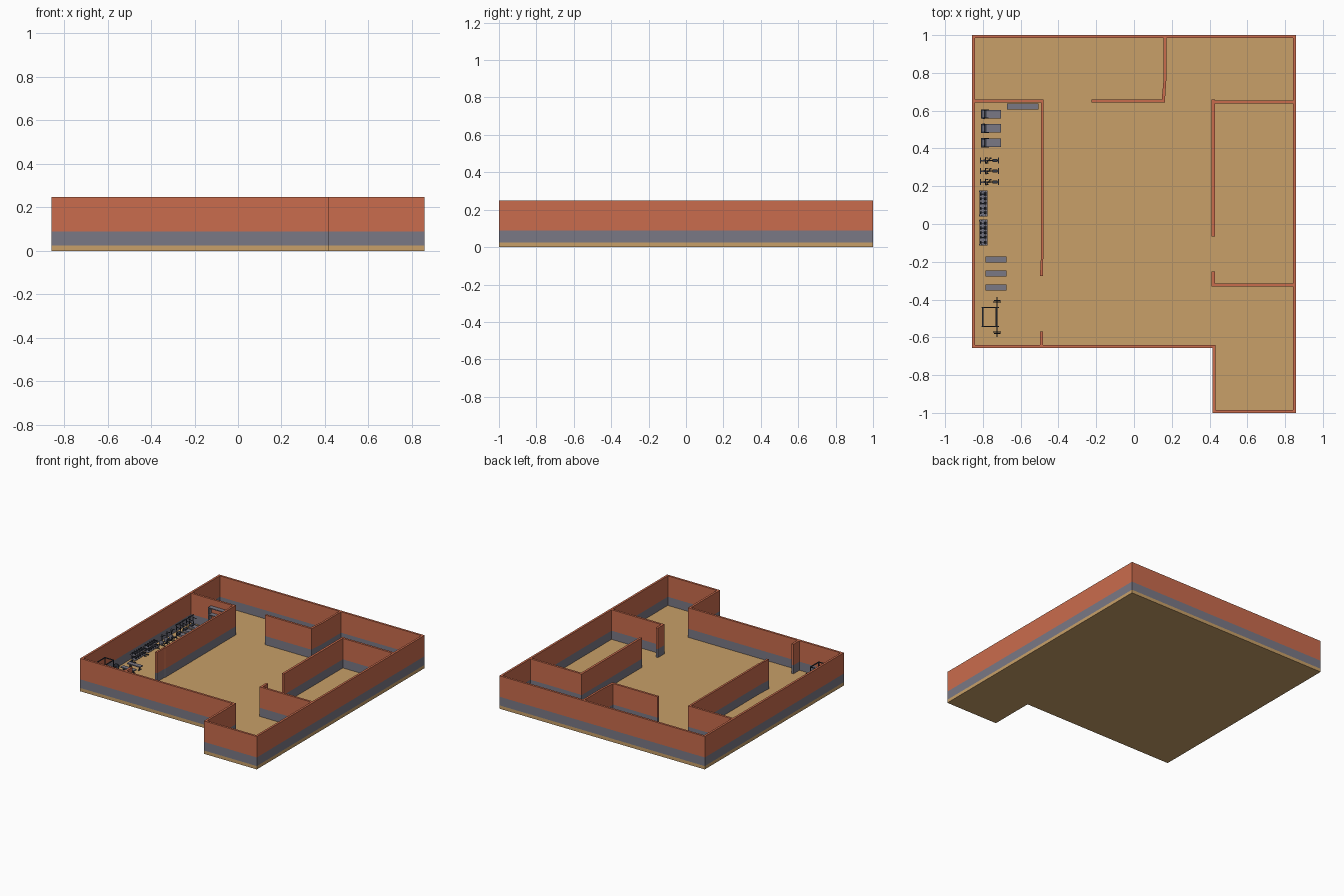
import bpy, bmesh, math
from mathutils import Vector, Matrix

if "Cube" in bpy.data.objects:
    bpy.data.objects.remove(bpy.data.objects["Cube"])


def material(name, rgb):
    m = bpy.data.materials.new(name)
    m.diffuse_color = (*rgb, 1)
    m.use_nodes = True
    m.node_tree.nodes["Principled BSDF"].inputs["Base Color"].default_value = m.diffuse_color
    return m


TAN = material("tan floor", (0.58, 0.35, 0.14))
RED = material("terracotta wall", (0.59, 0.15, 0.075))
GREY = material("grey", (0.195, 0.19, 0.235))
DARK = material("dark metal", (0.035, 0.042, 0.06))
FLOOR, BAND, TOP = 0.025, 0.09, 0.248


def finish(name, bm, mats):
    bmesh.ops.recalc_face_normals(bm, faces=bm.faces)
    me = bpy.data.meshes.new(name)
    bm.to_mesh(me)
    bm.free()
    for m in mats:
        me.materials.append(m)
    ob = bpy.data.objects.new(name, me)
    bpy.context.collection.objects.link(ob)
    return ob


def prism(name, pts, levels, mats):
    """Stack an outline through z levels, one material per level."""
    bm = bmesh.new()
    rings = [[bm.verts.new((x, y, z)) for x, y in pts] for z in levels]
    n = len(pts)
    for k in range(len(levels) - 1):
        for i in range(n):
            j = (i + 1) % n
            f = bm.faces.new((rings[k][i], rings[k][j], rings[k + 1][j], rings[k + 1][i]))
            f.material_index = k
    bm.faces.new(rings[0])
    bm.faces.new(rings[-1]).material_index = len(levels) - 2
    return finish(name, bm, mats)


def wall(name, pts):
    return prism(name, pts, (FLOOR, BAND, TOP), (GREY, RED))


def rect(x0, x1, y0, y1):
    return [(x0, y0), (x1, y0), (x1, y1), (x0, y1)]


# Floor slab
X, T = 0.857, 0.016
outline = [(-X, -0.657), (0.416, -0.657), (0.416, -1), (X, -1), (X, 1), (-X, 1)]
prism("floor", outline, (0, FLOOR), (TAN,))

# Outer wall ring with a grey lower band
inner = [(-X + T, -0.657 + T), (0.416 + T, -0.657 + T), (0.416 + T, -1 + T),
         (X - T, -1 + T), (X - T, 1 - T), (-X + T, 1 - T)]
bm = bmesh.new()
loops = [[[bm.verts.new((x, y, z)) for x, y in o] for z in (FLOOR, BAND, TOP)]
         for o in (outline, inner)]
for i in range(6):
    j = (i + 1) % 6
    for lp in loops:
        for k in (0, 1):
            bm.faces.new((lp[k][i], lp[k][j], lp[k + 1][j], lp[k + 1][i])).material_index = k
    for k in (0, 2):
        a, b = loops[0][k], loops[1][k]
        bm.faces.new((a[i], a[j], b[j], b[i])).material_index = k // 2
finish("outer_wall", bm, (GREY, RED))

# Inner walls
wall("west_room_end_wall", rect(-0.845, -0.478, 0.642, 0.658))
wall("west_room_long_wall", [(-0.498, -0.275), (-0.482, -0.275), (-0.482, -0.19),
                             (-0.478, -0.18), (-0.478, 0.65), (-0.493, 0.65), (-0.493, -0.18)])
wall("west_room_stub", rect(-0.498, -0.481, -0.645, -0.57))
wall("north_room_wall", rect(-0.225, 0.162, 0.642, 0.658))
wall("north_divider", [(0.146, 0.65), (0.163, 0.642), (0.171, 0.76), (0.171, 0.99),
                       (0.156, 0.99), (0.156, 0.76)])
wall("east_room_end_wall", rect(0.411, 0.845, 0.638, 0.654))
wall("east_room_long_wall", rect(0.411, 0.428, -0.065, 0.658))
wall("east_room_stub", rect(0.411, 0.428, -0.33, -0.252))
wall("east_room_south_wall", rect(0.411, 0.845, -0.33, -0.314))


class Kit:
    """Collects boxes and rods; z is measured from the floor. Slot 0 grey, 1 dark."""

    def __init__(self, x, y):
        self.bm, self.o = bmesh.new(), Vector((x, y, FLOOR))

    def paint(self, verts, mat):
        for f in {f for v in verts for f in v.link_faces}:
            f.material_index = mat

    def box(self, c, s, mat=1, tilt=0):
        m = (Matrix.Translation(self.o + Vector(c)) @ Matrix.Rotation(tilt, 4, 'Y')
             @ Matrix.Diagonal((*s, 1)))
        self.paint(bmesh.ops.create_cube(self.bm, size=1, matrix=m)["verts"], mat)

    def rod(self, a, b, r, mat=1, n=8):
        a, b = Vector(a), Vector(b)
        d = b - a
        m = Matrix.Translation(self.o + (a + b) / 2) @ d.to_track_quat('Z', 'Y').to_matrix().to_4x4()
        self.paint(bmesh.ops.create_cone(self.bm, cap_ends=True, segments=n, radius1=r, radius2=r,
                                         depth=d.length, matrix=m)["verts"], mat)

    def done(self, name):
        return finish(name, self.bm, (GREY, DARK))


# Shelf cabinet against the end wall
k = Kit(-0.59, 0.622)
for z in (0.01, 0.065, 0.12, 0.172):
    k.box((0, 0, z), (0.167, 0.034, 0.006), 0)
for s in (-1, 1):
    k.box((s * 0.08, 0, 0.087), (0.006, 0.034, 0.174), 0)
k.done("shelf_unit")

# Treadmills
for i, y in enumerate((0.582, 0.506, 0.43)):
    k = Kit(-0.757, y)
    k.box((0.005, 0, 0.01), (0.094, 0.036, 0.01), 0)
    k.box((-0.036, 0, 0.013), (0.022, 0.042, 0.018))
    for s in (-1, 1):
        k.box((0.004, s * 0.02, 0.01), (0.096, 0.005, 0.014), 0)
        k.rod((-0.036, s * 0.022, 0.01), (-0.044, s * 0.022, 0.08), 0.003)
        k.rod((-0.044, s * 0.022, 0.068), (-0.012, s * 0.022, 0.064), 0.0025)
    k.box((-0.042, 0, 0.084), (0.02, 0.048, 0.006), 1, -0.5)
    k.box((-0.04, 0, 0.088), (0.012, 0.03, 0.004), 0, -0.5)
    k.done(f"treadmill_{i + 1}")

# Exercise bikes
for i, y in enumerate((0.336, 0.28, 0.222)):
    k = Kit(-0.765, y)
    k.rod((-0.048, 0, 0.005), (0.048, 0, 0.005), 0.003)
    for s in (-1, 1):
        k.rod((s * 0.048, -0.016, 0.004), (s * 0.048, 0.016, 0.004), 0.003)
        k.rod((-0.005, 0, 0.02), (-0.005 + s * 0.01, s * 0.012, 0.02), 0.002)
        k.box((-0.005 + s * 0.01, s * 0.012, 0.02), (0.01, 0.008, 0.003))
    k.rod((-0.028, -0.004, 0.024), (-0.028, 0.004, 0.024), 0.018, 0, 16)
    k.rod((-0.005, 0, 0.018), (0.03, 0, 0.055), 0.003)
    k.rod((0.04, 0, 0.005), (0.012, 0, 0.036), 0.003)
    k.rod((-0.028, 0, 0.02), (-0.022, 0, 0.076), 0.003)
    k.box((0.03, 0, 0.057), (0.026, 0.016, 0.006))
    k.rod((-0.022, -0.016, 0.074), (-0.022, 0.016, 0.074), 0.0025)
    for s in (-1, 1):
        k.rod((-0.022, s * 0.016, 0.074), (-0.006, s * 0.012, 0.078), 0.0022)
    k.box((-0.026, 0, 0.08), (0.006, 0.012, 0.01), 0, -0.4)
    k.done(f"exercise_bike_{i + 1}")

# Dumbbell racks
for i, y in enumerate((0.109, -0.046)):
    k = Kit(-0.799, y)
    for s in (-1, 1):
        k.box((-0.008, s * 0.064, 0.028), (0.008, 0.006, 0.056))
        k.box((0, s * 0.064, 0.003), (0.044, 0.008, 0.006))
    for x, z in ((0.004, 0.022), (-0.002, 0.052)):
        k.box((x, 0, z), (0.036, 0.138, 0.004), 0, 0.15)
        for n in range(5):
            yy = -0.05 + n * 0.025
            k.rod((x - 0.014, yy, z + 0.009), (x + 0.014, yy, z + 0.009), 0.002)
            for s in (-1, 1):
                k.rod((x + s * 0.007, yy, z + 0.009), (x + s * 0.015, yy, z + 0.009), 0.007)
    k.done(f"dumbbell_rack_{i + 1}")

# Flat benches
for i, y in enumerate((-0.187, -0.262, -0.337)):
    k = Kit(-0.73, y)
    k.box((0, 0, 0.03), (0.11, 0.032, 0.008), 0)
    k.box((0, 0, 0.023), (0.09, 0.008, 0.006))
    for s in (-1, 1):
        k.box((s * 0.04, 0, 0.013), (0.006, 0.006, 0.022))
        k.box((s * 0.04, 0, 0.003), (0.008, 0.03, 0.005))
    k.done(f"bench_{i + 1}")

# Squat rack with barbell
k = Kit(-0.765, -0.492)
H = 0.165
for s in (-1, 1):
    for x in (-0.036, 0.036):
        k.box((x, s * 0.05, H / 2), (0.006, 0.006, H))
    for z in (0.003, H - 0.003):
        k.box((0, s * 0.05, z), (0.084 if z < 0.1 else 0.072, 0.005, 0.006))
    k.box((0.044, s * 0.05, 0.098), (0.014, 0.006, 0.006))
    for r, p in ((0.022, 0.076), (0.017, 0.084)):
        k.rod((0.04, s * p, 0.104), (0.04, s * (p + 0.006), 0.104), r, 1, 16)
for x, z in ((-0.036, H - 0.003), (0.036, H - 0.003), (-0.036, 0.003)):
    k.box((x, 0, z), (0.006, 0.1, 0.006))
k.rod((0.04, -0.105, 0.104), (0.04, 0.105, 0.104), 0.0025)
k.done("squat_rack")
